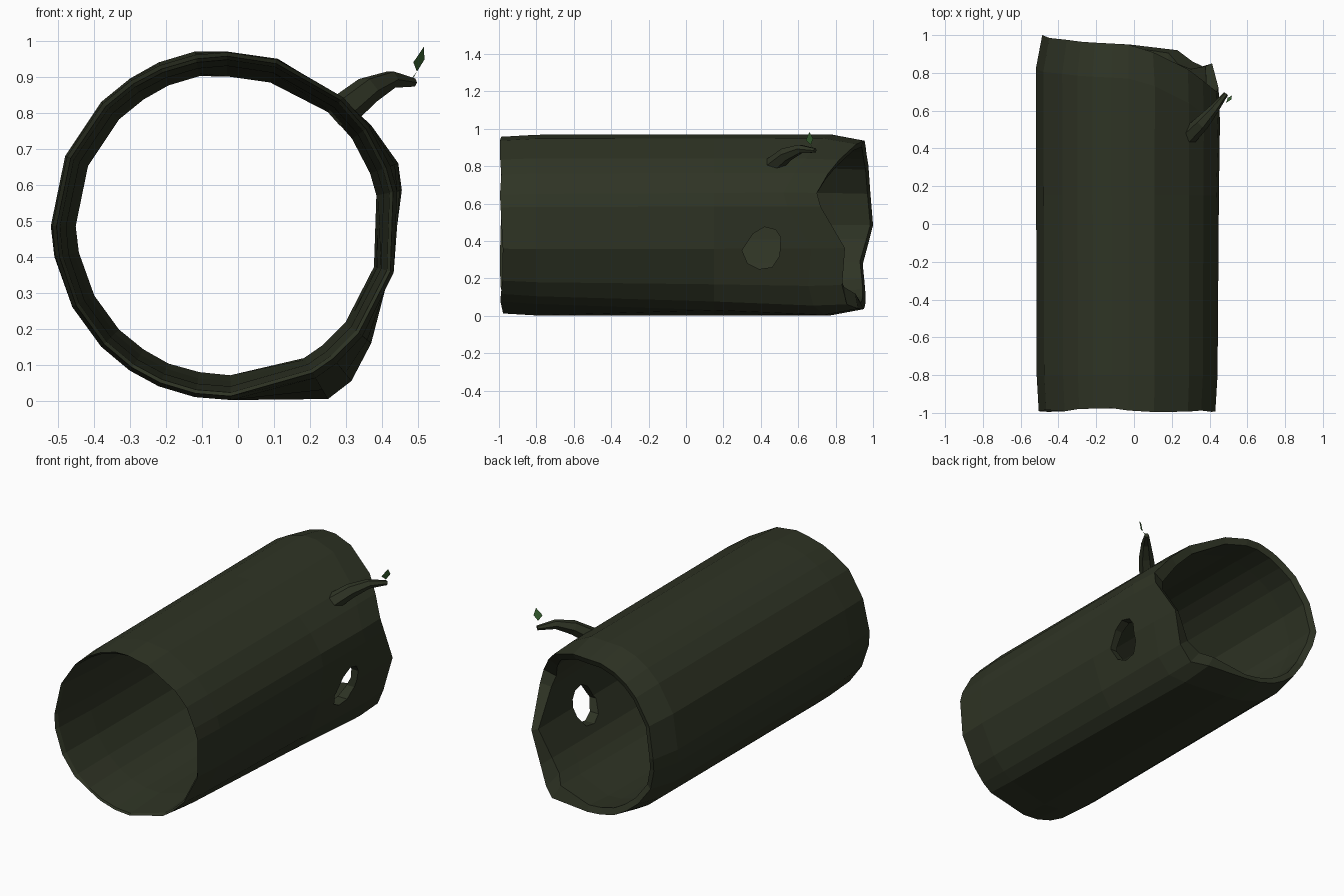
import bpy, bmesh, math, random
from mathutils import Vector

if "Cube" in bpy.data.objects:
    bpy.data.objects.remove(bpy.data.objects["Cube"])

random.seed(4)
CX, CZ = -0.032, 0.485


def material(name, rgb):
    m = bpy.data.materials.new(name)
    m.diffuse_color = (*rgb, 1)
    m.use_nodes = True
    m.node_tree.nodes["Principled BSDF"].inputs["Base Color"].default_value = m.diffuse_color
    return m


BARK = material("bark", (0.028, 0.034, 0.018))
LEAF = material("leaf_green", (0.045, 0.14, 0.035))


def make_object(name, bm, mat):
    bmesh.ops.recalc_face_normals(bm, faces=bm.faces)
    me = bpy.data.meshes.new(name)
    bm.to_mesh(me)
    bm.free()
    me.materials.append(mat)
    ob = bpy.data.objects.new(name, me)
    bpy.context.collection.objects.link(ob)
    return ob


def bridge(bm, a, b):
    n = len(a)
    for i in range(n):
        bm.faces.new((a[i], a[(i + 1) % n], b[(i + 1) % n], b[i]))


# Log cross-section at the broken end: x, z and how far back the rim reaches
SECTION = [
    (0.455, 0.585, 0.72), (0.445, 0.66, 0.70), (0.37, 0.765, 0.76),
    (0.29, 0.84, 0.82), (0.11, 0.95, 0.91), (-0.03, 0.97, 0.95),
    (-0.12, 0.97, 0.955), (-0.22, 0.94, 0.96), (-0.30, 0.895, 0.965),
    (-0.38, 0.83, 0.975), (-0.48, 0.68, 0.985), (-0.52, 0.485, 1.0),
    (-0.51, 0.40, 0.98), (-0.46, 0.26, 0.945), (-0.38, 0.15, 0.955),
    (-0.30, 0.085, 0.96), (-0.22, 0.04, 0.96), (-0.12, 0.012, 0.955),
    (-0.02, 0.002, 0.95), (0.25, 0.005, 0.92), (0.315, 0.055, 0.86),
    (0.37, 0.16, 0.835), (0.42, 0.36, 0.85)]
polar = [(math.atan2(z - CZ, x - CX), math.hypot(x - CX, z - CZ), y) for x, z, y in SECTION]


def log_ring(bm, radius, depth):
    ring = []
    for a, r, y in polar:
        rad = radius(r, y)
        ring.append(bm.verts.new((CX + rad * math.cos(a), depth(y), CZ + rad * math.sin(a))))
    return ring


def blend(t, scale=1.0):
    return lambda r, y: (0.483 * (1 - t) + r * t) * scale


def rim_scale(y):
    return 0.985 if y < 0.88 else 0.93


# Hollow log: outer skin to the broken rim, then back along the inside
bm = bmesh.new()
rings = [
    log_ring(bm, blend(0, 0.978), lambda y: -0.985 + random.uniform(-0.012, 0.012)),
    log_ring(bm, blend(0.08), lambda y: -0.80),
    log_ring(bm, blend(0.6), lambda y: 0.15),
    log_ring(bm, blend(1), lambda y: y - 0.18),
    log_ring(bm, lambda r, y: r * rim_scale(y), lambda y: y),
    log_ring(bm, lambda r, y: min(r * rim_scale(y) - 0.035, 0.425), lambda y: y - 0.015),
    log_ring(bm, lambda r, y: 0.43, lambda y: y - 0.2),
    log_ring(bm, lambda r, y: 0.445, lambda y: -0.70),
    log_ring(bm, lambda r, y: 0.462, lambda y: -0.97)]
for a, b in zip(rings, rings[1:] + rings[:1]):
    bridge(bm, a, b)
log = make_object("hollow_log", bm, BARK)

# Knot hole through the right wall
bm = bmesh.new()
outline = [(0.30, 0.35), (0.33, 0.28), (0.39, 0.25), (0.46, 0.26), (0.50, 0.32),
           (0.505, 0.42), (0.48, 0.46), (0.42, 0.475), (0.36, 0.44)]
ends = [[bm.verts.new((x, y, z)) for y, z in outline] for x in (0.2, 0.6)]
bridge(bm, *ends)
for e in ends:
    bm.faces.new(e)
cutter = make_object("knot_hole_cutter", bm, BARK)
mod = log.modifiers.new("knot_hole", "BOOLEAN")
mod.operation, mod.solver, mod.object = "DIFFERENCE", "EXACT", cutter
bpy.context.view_layer.objects.active = log
bpy.ops.object.modifier_apply(modifier=mod.name)
bpy.data.objects.remove(cutter)

# Tapered six-sided branch stub
path = [((0.285, 0.46, 0.80), 0.048), ((0.36, 0.535, 0.862), 0.040),
        ((0.425, 0.61, 0.892), 0.026), ((0.487, 0.69, 0.884), 0.013)]
pts = [Vector(p) for p, r in path]
bm = bmesh.new()
rings = []
for i, (p, r) in enumerate(path):
    d = (pts[min(i + 1, 3)] - pts[max(i - 1, 0)]).normalized()
    side = d.cross(Vector((0, 0, 1))).normalized()
    up = side.cross(d)
    rings.append([bm.verts.new(pts[i] + r * (side * math.cos(k * math.pi / 3) + up * math.sin(k * math.pi / 3)))
                  for k in range(6)])
for a, b in zip(rings, rings[1:]):
    bridge(bm, a, b)
bm.faces.new(rings[0])
bm.faces.new(rings[-1])
make_object("branch", bm, BARK)

# Folded leaf on a thin stalk
bm = bmesh.new()
stalk_a, stalk_b, base, mid, tip, left, right = [bm.verts.new(c) for c in (
    (0.476, 0.683, 0.888), (0.482, 0.675, 0.888), (0.497, 0.668, 0.914), (0.504, 0.664, 0.942),
    (0.516, 0.660, 0.983), (0.487, 0.640, 0.940), (0.518, 0.680, 0.948))]
for f in ((stalk_a, stalk_b, base), (base, mid, left), (left, mid, tip),
          (base, right, mid), (mid, right, tip)):
    bm.faces.new(f)
make_object("leaf", bm, LEAF)
